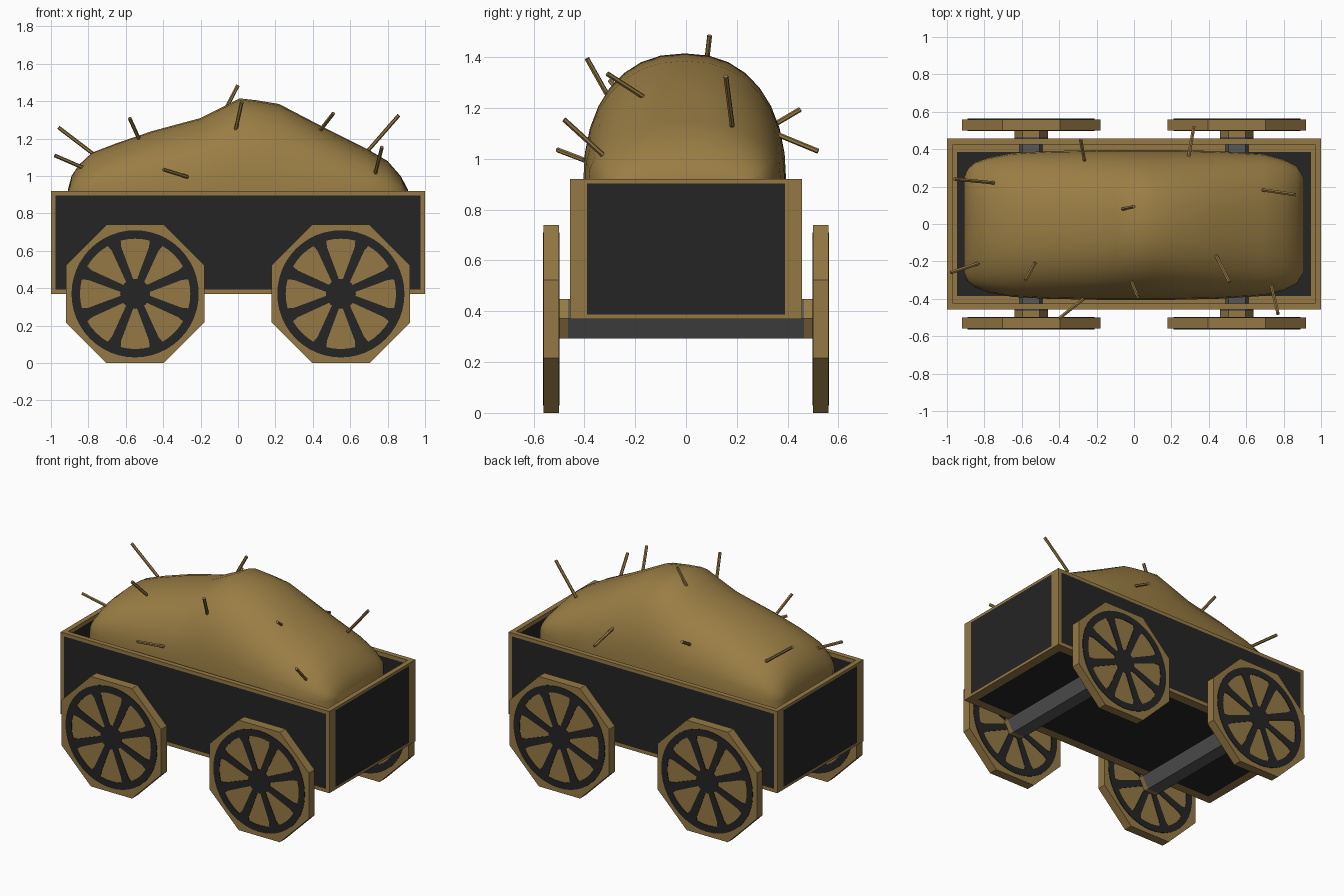
import bpy, bmesh, math
from mathutils import Vector

if "Cube" in bpy.data.objects:
    bpy.data.objects.remove(bpy.data.objects["Cube"])


def material(name, rgb):
    m = bpy.data.materials.new(name)
    m.diffuse_color = (*rgb, 1)
    m.use_nodes = True
    m.node_tree.nodes["Principled BSDF"].inputs["Base Color"].default_value = m.diffuse_color
    return m


WOOD = material("tan wood", (0.30, 0.19, 0.058))
HAY = material("hay gold", (0.32, 0.205, 0.058))
DARK = material("dark panel", (0.018, 0.018, 0.018))
GREY = material("grey axle", (0.095, 0.095, 0.095))


def finish(name, bm, *mats):
    bmesh.ops.recalc_face_normals(bm, faces=bm.faces)
    me = bpy.data.meshes.new(name)
    bm.to_mesh(me)
    bm.free()
    for m in mats:
        me.materials.append(m)
    ob = bpy.data.objects.new(name, me)
    bpy.context.collection.objects.link(ob)
    return ob


def prism_y(bm, outline, y0, y1):
    """Extrude an (x, z) outline between two y planes."""
    f = bm.faces.new([bm.verts.new((x, y0, z)) for x, z in outline])
    ext = bmesh.ops.extrude_face_region(bm, geom=[f])["geom"]
    for v in ext:
        if isinstance(v, bmesh.types.BMVert):
            v.co.y = y1


def ngon(cx, cz, r, n, phase=0.0):
    return [(cx + r * math.cos(phase + 2 * math.pi * i / n),
             cz + r * math.sin(phase + 2 * math.pi * i / n)) for i in range(n)]


# Cart body: open box, each side has a dark panel inside a tan border
bm = bmesh.new()
bmesh.ops.create_cube(bm, size=1)
for v in bm.verts:
    v.co = (v.co.x * 2, v.co.y * 0.915, 0.645 + v.co.z * 0.55)
top = max(bm.faces, key=lambda f: f.calc_center_median().z)
outer = [f for f in bm.faces if f is not top]
rim = bmesh.ops.inset_individual(bm, faces=[top], thickness=0.047)["faces"]
before = set(bm.faces) - {top}
ext = bmesh.ops.extrude_discrete_faces(bm, faces=[top])["faces"]
floor = ext[0]
for v in floor.verts:
    v.co.z = 0.42
inner = [f for f in bm.faces if f not in before and f is not floor]
bm.normal_update()


def inset_panel(f, margin):
    lo = [min(v.co[i] for v in f.verts) for i in range(3)]
    hi = [max(v.co[i] for v in f.verts) for i in range(3)]
    bmesh.ops.inset_individual(bm, faces=[f], thickness=0.005)
    for v in f.verts:
        for i in range(3):
            if hi[i] - lo[i] > 1e-4:
                low_side = v.co[i] < (hi[i] + lo[i]) / 2
                v.co[i] = lo[i] + margin[i] if low_side else hi[i] - margin[i]
    f.material_index = 1


for f in outer:
    n = f.normal
    if abs(n.x) > 0.5:
        inset_panel(f, (0, 0.067, 0.017))
    elif abs(n.y) > 0.5:
        inset_panel(f, (0.025, 0, 0.023))
    else:
        inset_panel(f, (0.06, 0.06, 0))
for f in inner:
    inset_panel(f, (0.025, 0.025, 0.025))
inset_panel(floor, (0.02, 0.04, 0))
finish("cart_body", bm, WOOD, DARK)

# Axles: hexagonal bars, grey in the middle and tan at the ends
for side, cx in (("left", -0.55), ("right", 0.55)):
    bm = bmesh.new()
    prism_y(bm, ngon(cx, 0.371, 0.09, 6), -0.465, 0.465)
    finish(side + "_axle", bm, GREY)
    bm = bmesh.new()
    for s in (-1, 1):
        prism_y(bm, ngon(cx, 0.371, 0.09, 6), s * 0.465, s * 0.5)
    finish(side + "_axle_ends", bm, WOOD)

# Wheels: octagons with painted rim, spokes and hub on both sides
for side, cx in (("left", -0.55), ("right", 0.55)):
    for end, s in (("front", -1), ("back", 1)):
        cz = 0.37
        bm = bmesh.new()
        prism_y(bm, ngon(cx, cz, 0.37 / math.cos(math.pi / 8), 8, math.pi / 8),
                s * 0.5, s * 0.56)
        finish(f"{end}_{side}_wheel", bm, WOOD)

        bm = bmesh.new()
        for y0, y1 in ((s * 0.56, s * 0.563), (s * 0.5, s * 0.497)):
            prism_y(bm, ngon(cx, cz, 0.08, 24), y0, y1)
            a, b = ngon(cx, cz, 0.34, 48), ngon(cx, cz, 0.295, 48)
            for i in range(48):
                j = (i + 1) % 48
                prism_y(bm, [a[i], a[j], b[j], b[i]], y0, y1)
            for k in range(8):
                t = math.pi / 8 + k * math.pi / 4
                c, d = math.cos(t), math.sin(t)
                spoke = [(0.07, -0.02), (0.26, -0.027), (0.3, -0.04),
                         (0.3, 0.04), (0.26, 0.027), (0.07, 0.02)]
                prism_y(bm, [(cx + r * c - w * d, cz + r * d + w * c)
                             for r, w in spoke], y0, y1)
        finish(f"{end}_{side}_wheel_paint", bm, DARK)

# Hay mound: lofted cross-sections (x, half width, ridge height)
sections = [(-0.91, 0.25, 0.925), (-0.89, 0.30, 1.0), (-0.85, 0.335, 1.06),
            (-0.78, 0.36, 1.125), (-0.65, 0.385, 1.175), (-0.46, 0.395, 1.24),
            (-0.2, 0.4, 1.31), (-0.1, 0.4, 1.36), (0.01, 0.4, 1.415),
            (0.1, 0.4, 1.405), (0.22, 0.4, 1.385), (0.45, 0.395, 1.265),
            (0.69, 0.38, 1.145), (0.8, 0.35, 1.08), (0.87, 0.315, 1.0),
            (0.91, 0.25, 0.925)]
bm = bmesh.new()
N, E, BASE = 16, 0.88, 0.90
rings = []
for x, w, h in sections:
    ring = [bm.verts.new((x, -w - 0.005, 0.43))]
    for i in range(N + 1):
        t = math.pi * i / N
        c = -math.cos(t)
        y = math.copysign(abs(c) ** E, c) * w - 0.005
        ring.append(bm.verts.new((x, y, BASE + (h - BASE) * max(math.sin(t), 0) ** E)))
    ring.append(bm.verts.new((x, w - 0.005, 0.43)))
    rings.append(ring)
for r0, r1 in zip(rings, rings[1:]):
    for i in range(len(r0)):
        j = (i + 1) % len(r0)
        bm.faces.new((r0[i], r0[j], r1[j], r1[i]))
bm.faces.new(rings[0])
bm.faces.new(rings[-1])
hay = finish("hay_mound", bm, HAY)
bpy.context.view_layer.objects.active = hay
hay.select_set(True)
bpy.ops.object.shade_smooth_by_angle(angle=math.radians(50))

# Loose straws: thin sticks poking out of the mound (root, tip)
straws = [((-0.75, 0.22, 1.10), (-0.96, 0.24, 1.26)),
          ((-0.265, 0.34, 1.13), (-0.285, 0.45, 1.195)),
          ((0.29, 0.35, 1.10), (0.32, 0.52, 1.03)),
          ((0.69, 0.182, 1.13), (0.86, 0.157, 1.325)),
          ((-0.06, 0.08, 1.37), (0.0, 0.093, 1.485)),
          ((-0.83, -0.21, 1.045), (-0.98, -0.26, 1.11)),
          ((-0.53, -0.21, 1.20), (-0.58, -0.30, 1.31)),
          ((-0.27, -0.40, 0.995), (-0.40, -0.505, 1.035)),
          ((-0.015, -0.30, 1.235), (0.02, -0.39, 1.395)),
          ((0.44, -0.17, 1.245), (0.51, -0.31, 1.335)),
          ((0.73, -0.31, 1.0), (0.77, -0.48, 1.155))]
bm = bmesh.new()
for root, tip in straws:
    p, q = Vector(root), Vector(tip)
    d = q - p
    m = d.to_track_quat('Z', 'Y').to_matrix().to_4x4()
    m.translation = (p + q) / 2
    bmesh.ops.create_cone(bm, cap_ends=True, segments=6, radius1=0.01,
                          radius2=0.01, depth=d.length, matrix=m)
finish("straws", bm, WOOD)
